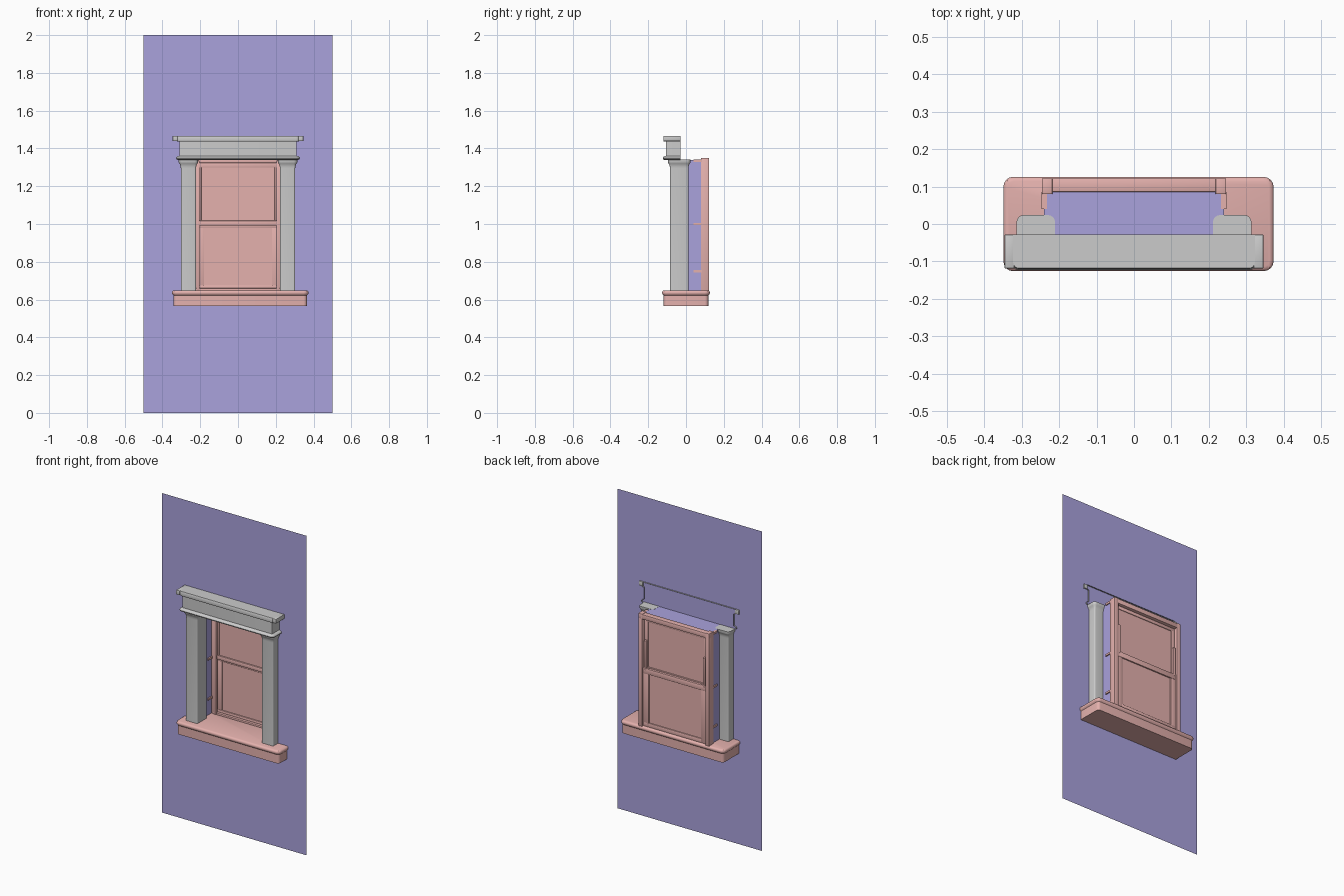
import bpy, bmesh, math

if "Cube" in bpy.data.objects:
    bpy.data.objects.remove(bpy.data.objects["Cube"])


def material(name, rgb):
    m = bpy.data.materials.new(name)
    m.diffuse_color = (*rgb, 1)
    m.use_nodes = True
    m.node_tree.nodes["Principled BSDF"].inputs["Base Color"].default_value = m.diffuse_color
    return m


BLUE = material("wall_blue", (0.40, 0.36, 0.72))
RED = material("frame_red", (0.78, 0.44, 0.42))


def finish(bm, name, mat=None):
    me = bpy.data.meshes.new(name)
    bm.to_mesh(me)
    bm.free()
    ob = bpy.data.objects.new(name, me)
    bpy.context.collection.objects.link(ob)
    if mat:
        me.materials.append(mat)
    bpy.context.view_layer.objects.active = ob
    ob.select_set(True)
    bpy.ops.object.shade_smooth_by_angle(angle=math.radians(35))
    ob.select_set(False)
    return ob


def box(name, x0, x1, y0, y1, z0, z1, mat=None, bevel=0.0):
    bm = bmesh.new()
    bmesh.ops.create_cube(bm, size=1)
    for v in bm.verts:
        v.co = ((x0 + x1) / 2 + v.co.x * (x1 - x0),
                (y0 + y1) / 2 + v.co.y * (y1 - y0),
                (z0 + z1) / 2 + v.co.z * (z1 - z0))
    if bevel:
        bmesh.ops.bevel(bm, geom=bm.edges[:], offset=bevel, segments=2, profile=0.5, affect='EDGES')
    return finish(bm, name, mat)


def section(x0, x1, y0, y1, r, open_back):
    """Rounded rectangle, counter-clockwise; optionally square and open at the back."""
    pts = []
    corners = [(x0 + r, y0 + r, 180), (x1 - r, y0 + r, 270)]
    if not open_back:
        corners += [(x1 - r, y1 - r, 0), (x0 + r, y1 - r, 90)]
    for cx, cy, a in corners:
        for k in range(5):
            t = math.radians(a + 22.5 * k)
            pts.append((cx + r * math.cos(t), cy + r * math.sin(t)))
    return [(x0, y1)] + pts + [(x1, y1)] if open_back else pts


def loft(name, rect, r, profile, mat=None, open_back=False):
    """Stack rounded sections; profile holds (z, outward offset)."""
    x0, x1, y0, y1 = rect
    bm = bmesh.new()
    rings = []
    for z, o in profile:
        yb = y1 if open_back else y1 + o
        rings.append([bm.verts.new((x, y, z)) for x, y in
                      section(x0 - o, x1 + o, y0 - o, yb, r + max(o, 0), open_back)])
    n = len(rings[0])
    for a, b in zip(rings, rings[1:]):
        for j in range(n - 1 if open_back else n):
            k = (j + 1) % n
            bm.faces.new((a[j], a[k], b[k], b[j]))
    bm.faces.new(rings[0][::-1])
    bm.faces.new(rings[-1])
    return finish(bm, name, mat)


# Wall sheet with a window opening and its reveal
WY, RY = -0.036, 0.085
bm = bmesh.new()


def rect_loop(x, z0, z1, y):
    return [bm.verts.new(p) for p in ((-x, y, z0), (x, y, z0), (x, y, z1), (-x, y, z1))]


loops = [rect_loop(0.5, 0, 2, WY), rect_loop(0.24, 0.645, 1.34, WY), rect_loop(0.24, 0.645, 1.34, RY)]
for a, b in zip(loops, loops[1:]):
    for j in range(4):
        k = (j + 1) % 4
        bm.faces.new((a[j], a[k], b[k], b[j]))
finish(bm, "wall", BLUE)

# Sill with a rounded lip, running through the wall
loft("sill", (-0.341, 0.365, -0.118, 0.118), 0.018,
     [(0.567, 0), (0.622, 0), (0.626, 0.004), (0.632, 0.008), (0.640, 0.008),
      (0.646, 0.004), (0.649, -0.003)], RED)

# Flanking pilasters with flared capitals
for side, s in (("left", -1), ("right", 1)):
    xs = sorted((s * 0.222, s * 0.303))
    loft(side + "_pilaster", (*xs, -0.085, 0.013), 0.008,
         [(0.645, 0), (1.295, 0), (1.305, 0.001), (1.315, 0.004), (1.323, 0.009),
          (1.327, 0.011), (1.341, 0.011)])

# Entablature: moulding, frieze and cornice as one shell open at the back
loft("entablature", (-0.311, 0.311, -0.106, -0.028), 0.003,
     [(1.340, 0.010), (1.343, 0.015), (1.349, 0.017), (1.355, 0.014), (1.359, 0.008),
      (1.361, 0), (1.436, 0), (1.438, 0.030 * 0.4), (1.442, 0.014), (1.447, 0.014),
      (1.450, 0.014), (1.464, 0.014), (1.467, 0.012)], None, True)

# Cornice overhang at both ends
for side, s in (("left", -1), ("right", 1)):
    xs = sorted((s * 0.320, s * 0.346))
    box(side + "_cornice_end", *xs, -0.119, -0.028, 1.439, 1.467, None, 0.003)

# Window frame: jambs, stops, cords and fixing pegs on both sides
for side, s in (("left", -1), ("right", 1)):
    def part(name, xa, xb, *rest):
        box(side + "_" + name, *sorted((s * xa, s * xb)), *rest)
    part("jamb", 0.218, 0.246, 0.080, 0.122, 0.645, 1.350, RED, 0.002)
    part("stop", 0.204, 0.220, 0.076, 0.092, 0.645, 1.335, RED, 0.002)
    part("upper_stile", 0.194, 0.219, 0.088, 0.100, 1.000, 1.325, RED, 0.002)
    part("lower_stile", 0.180, 0.219, 0.098, 0.112, 0.650, 1.015, RED, 0.002)
    part("sash_guide", 0.197, 0.212, 0.099, 0.116, 1.000, 1.185, RED, 0.002)
    for i, z in enumerate((0.75, 1.00, 1.335)):
        part("peg_%d" % i, 0.232, 0.247, 0.040, 0.085, z - 0.006, z + 0.006, RED)

# Head, sash rails and bottom rail
box("head", -0.246, 0.246, 0.086, 0.122, 1.318, 1.348, RED, 0.003)
box("upper_top_rail", -0.215, 0.215, 0.084, 0.100, 1.298, 1.325, RED, 0.003)
box("upper_meeting_rail", -0.215, 0.215, 0.084, 0.100, 0.992, 1.018, RED, 0.004)
box("lower_meeting_rail", -0.215, 0.215, 0.096, 0.114, 0.978, 1.012, RED, 0.003)
box("lower_bottom_rail", -0.215, 0.215, 0.096, 0.112, 0.648, 0.674, RED, 0.002)
box("bottom_stop", -0.225, 0.225, 0.078, 0.096, 0.645, 0.660, RED, 0.002)

# Panes
box("upper_pane", -0.205, 0.205, 0.093, 0.096, 1.005, 1.312, RED)
box("lower_pane", -0.205, 0.205, 0.103, 0.106, 0.660, 0.995, RED)
